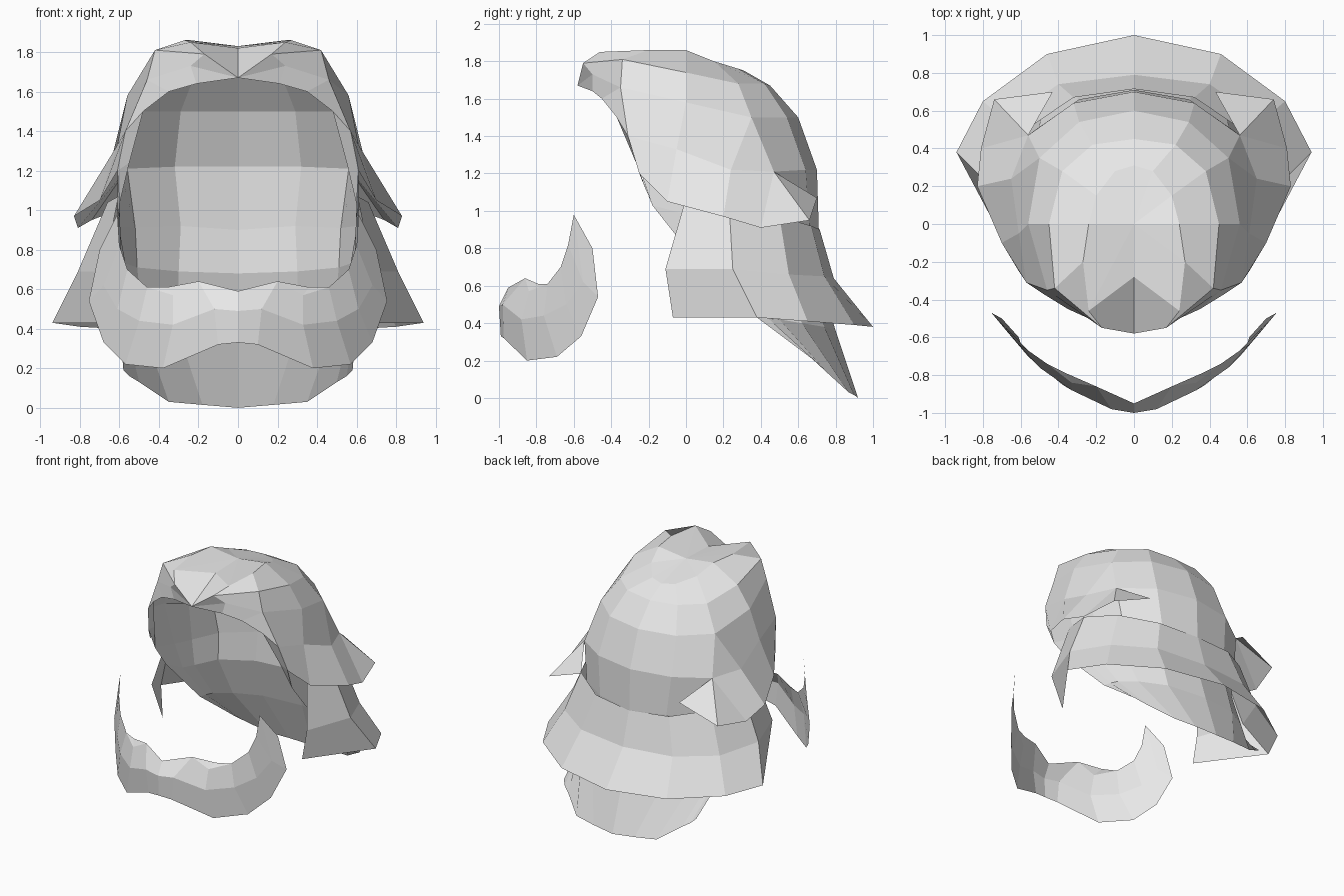
import bpy, bmesh

hair = bpy.data.materials.new("light_grey_hair")
hair.diffuse_color = (0.8, 0.8, 0.8, 1)


def sheet(name, strips):
    """Right half of a sheet: each strip joins two matching rows; mirrored in x."""
    bm = bmesh.new()
    verts = {}

    def v(p):
        if p not in verts:
            verts[p] = bm.verts.new(p)
        return verts[p]

    for a, b in strips:
        for i in range(len(a) - 1):
            quad = list(dict.fromkeys((a[i], a[i + 1], b[i + 1], b[i])))
            if len(quad) > 2:
                bm.faces.new([v(p) for p in quad])
    bmesh.ops.recalc_face_normals(bm, faces=bm.faces[:])
    me = bpy.data.meshes.new(name)
    bm.to_mesh(me)
    bm.free()
    me.materials.append(hair)
    ob = bpy.data.objects.new(name, me)
    bpy.context.collection.objects.link(ob)
    m = ob.modifiers.new("Mirror", 'MIRROR')
    m.use_clip = True
    m.merge_threshold = 0.001
    return ob


def loft(*rows):
    return list(zip(rows, rows[1:]))


# Crown: rows run from the front middle round to the back middle
top = [(0, 0, 1.83)] * 7
r1 = [(0, -.28, 1.82), (.24, -.46, 1.85), (.27, -.2, 1.86), (.24, 0, 1.86),
      (.2, .15, 1.80), (.1, .28, 1.76), (0, .31, 1.75)]
r2 = [(0, -.58, 1.67), (.17, -.55, 1.79), (.42, -.34, 1.81), (.45, 0, 1.74),
      (.38, .28, 1.68), (.22, .42, 1.68), (0, .45, 1.67)]
r3 = [(0, -.58, 1.67), (.24, -.5, 1.73), (.46, -.35, 1.66), (.56, 0, 1.58),
      (.5, .35, 1.5), (.29, .54, 1.5), (0, .6, 1.5)]
r4 = [(.57, -.31, 1.4), (.61, -.05, 1.33), (.65, .24, 1.22), (.56, .47, 1.21),
      (.32, .64, 1.22), (0, .70, 1.22)]
r3_side = [r3[2], r3[3], r3[4], r3[4], r3[5], r3[6]]
# Face opening rim, tucked inward
rim_out = r3[:3] + [r4[0], (.61, -.25, 1.2)]
rim_in = [r3[0], (.21, -.5, 1.64), (.35, -.45, 1.6), (.48, -.37, 1.5), (.55, -.26, 1.24)]
sheet("hair_crown", loft(top, r1, r2, r3) + loft(r3_side, r4) + loft(rim_out, rim_in))

# Flared side locks hanging over the neck hair
side_top = r4[:4] + [r4[3], r4[3]]
side_hem = [rim_out[4], (.70, -.1, 1.05), (.83, .2, .97), (.81, .4, .91),
            (.74, .66, .95), (.43, .70, 1.07)]
sheet("hair_side_lock", loft(side_top, side_hem))

# Inner back hair, ending in a long sloped tail
n0 = [r4[0], r4[1], (.6, .24, 1.22)] + r4[3:]
n1 = [(.60, -.18, 1.03), (.61, .08, .96), (.6, .28, .92), (.52, .5, .91),
      (.29, .66, .92), (0, .71, .9)]
n2 = [(.61, -.03, .84), (.59, .15, .75), (.57, .27, .73), (.51, .48, .71),
      (.3, .65, .69), (0, .7, .68)]
n3 = [(.6, .38, .43), (.59, .44, .425), (.57, .5, .42), (.48, .62, .4),
      (.3, .74, .38), (0, .8, .36)]
n4 = [(.58, .7, .19), (.55, .73, .16), (.5, .76, .13), (.35, .87, .03),
      (.18, .9, .015), (0, .92, 0)]
sheet("hair_neck_tail", loft(n0, n1, n2, n3, n4)
      + loft([rim_in[4], rim_out[4]], [n1[0], n1[0]]))

# Outer flared layer
s0 = [(.605, 0, 1.07), (.66, .23, 1.04), (.57, .5, .97), (.32, .67, .92), (0, .715, .9)]
s1 = [(.68, -.11, .69), (.81, .25, .69), (.68, .55, .66), (.4, .74, .65), (0, .79, .64)]
s2 = [(.61, -.07, .43), (.94, .38, .43), (.8, .65, .41), (.46, .9, .39), (0, 1.0, .38)]
sheet("hair_flared_layer", loft(s0, s1, s2))

# Beard: upper edge, middle and lower edge, from the chin to the cheek tip
tip = (.61, -.6, .98)
b_up = [(0, -.95, .59), (.2, -.86, .64), (.33, -.84, .57), (.46, -.74, .61),
        (.56, -.67, .7), (.6, -.63, .82), tip]
b_mid = [(0, -1, .49), (.12, -.98, .5), (.33, -.88, .42), (.5, -.76, .44),
         (.61, -.64, .5), (.68, -.55, .62), tip]
b_low = [(0, -.99, .33), (.1, -.975, .32), (.38, -.85, .2), (.57, -.69, .22),
         (.68, -.56, .33), (.755, -.47, .54), (.70, -.5, .8)]
# Small inner lip bridging the dip in the upper edge
lip = (.36, -.79, .61)
sheet("beard", loft(b_up, b_mid, b_low) + loft(b_up[1:4], [lip] * 3))
